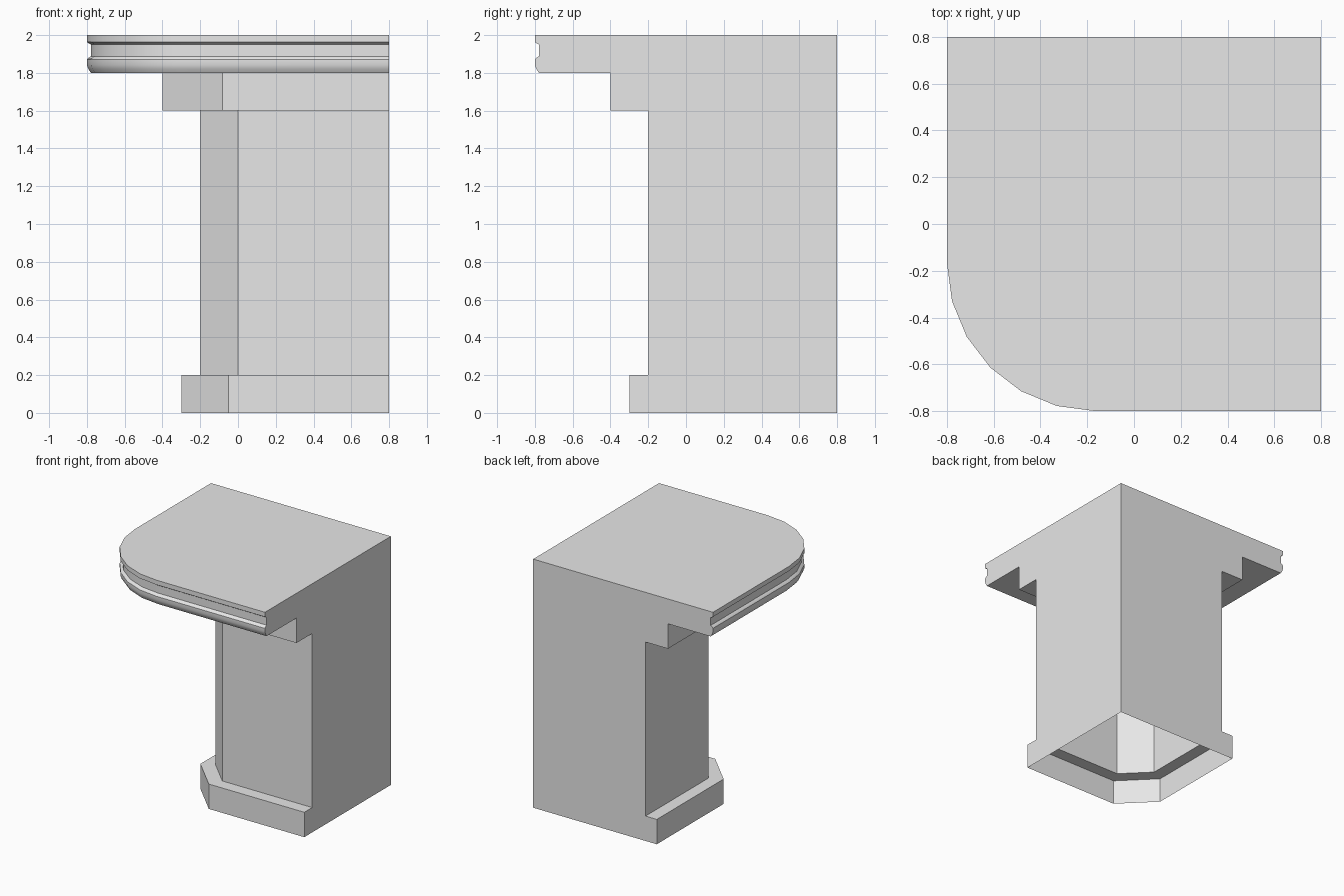
import bpy
import bmesh
import math

if "Cube" in bpy.data.objects:
    bpy.data.objects.remove(bpy.data.objects["Cube"], do_unlink=True)

END = 0.8  # plane of the two flat back walls

stone = bpy.data.materials.new("light grey stone")
stone.use_nodes = True
GREY = (0.8, 0.8, 0.8, 1.0)
stone.diffuse_color = GREY
stone.node_tree.nodes["Principled BSDF"].inputs["Base Color"].default_value = GREY


def chamfered(low, corner):
    """Left-to-front path with one cut corner."""
    return [(low, END), (low, corner), (corner, low), (END, low)]


def rounded(inset, centre=-0.166, steps=6):
    """Left-to-front path with one rounded corner."""
    r = END + centre - inset
    arc = [(centre - r * math.cos(a), centre - r * math.sin(a))
           for a in (math.pi / 2 * i / steps for i in range(steps + 1))]
    return [(-END + inset, END)] + arc + [(END, -END + inset)]


def at(path, z):
    return [(x, y, z) for x, y in path]


def bands(levels):
    """Wall strips joining successive paths of equal length."""
    faces = []
    for (p, z0), (q, z1) in zip(levels, levels[1:]):
        a, b = at(p, z0), at(q, z1)
        faces += [[a[i], a[i + 1], b[i + 1], b[i]] for i in range(len(a) - 1)]
    return faces


def ledge(outer, inner, z, up):
    """Flat L-shaped step between two paths."""
    face = at(outer, z) + at(inner, z)[::-1]
    return face if up else face[::-1]


def build(name, faces, smooth=False):
    bm = bmesh.new()
    for face in faces:
        bm.faces.new([bm.verts.new(co) for co in face])
    bmesh.ops.remove_doubles(bm, verts=bm.verts, dist=1e-5)
    mesh = bpy.data.meshes.new(name)
    bm.to_mesh(mesh)
    bm.free()
    mesh.materials.append(stone)
    obj = bpy.data.objects.new(name, mesh)
    bpy.context.collection.objects.link(obj)
    if smooth:
        bpy.ops.object.select_all(action='DESELECT')
        obj.select_set(True)
        bpy.context.view_layer.objects.active = obj
        bpy.ops.object.shade_smooth_by_angle(angle=math.radians(30))
    return obj


# Cross-sections and the moulded edge of the top slab (inset, height)
base = chamfered(-0.3, -0.05)
shaft = chamfered(-0.2, 0.0)
neck = chamfered(-0.4, -0.083)
moulding = [(0.021, 1.8), (0.008, 1.82), (0, 1.842), (0, 1.87), (0.006, 1.878),
            (0.021, 1.888), (0.021, 1.95), (0, 1.963), (0, 2.0)]
edge = [(rounded(inset), z) for inset, z in moulding]

base_levels = [(base, 0), (base, 0.2)]
shaft_levels = [(shaft, 0.2), (shaft, 1.6)]
neck_levels = [(neck, 1.6), (neck, 1.8)]

# Base, open underneath, with its top step
build("base", bands(base_levels) + [ledge(base, shaft, 0.2, True)])

# Column shaft
build("column", bands(shaft_levels))

# Stepped support under the slab
build("support", bands(neck_levels) + [ledge(neck, shaft, 1.6, False)])

# Top slab with rounded corner and grooved edge
build("top_slab", bands(edge) + [ledge(edge[0][0], neck, 1.8, False),
                                 at(edge[-1][0] + [(END, END)], 2.0)], smooth=True)

# Flat back and side walls following the whole outline
outline = base_levels + shaft_levels + neck_levels + edge
corner = [(END, END, 2.0), (END, END, 0)]
back = [(*p[0], z) for p, z in outline] + corner
side = [(*p[-1], z) for p, z in outline] + corner
build("flat_walls", [back, side[::-1]])
